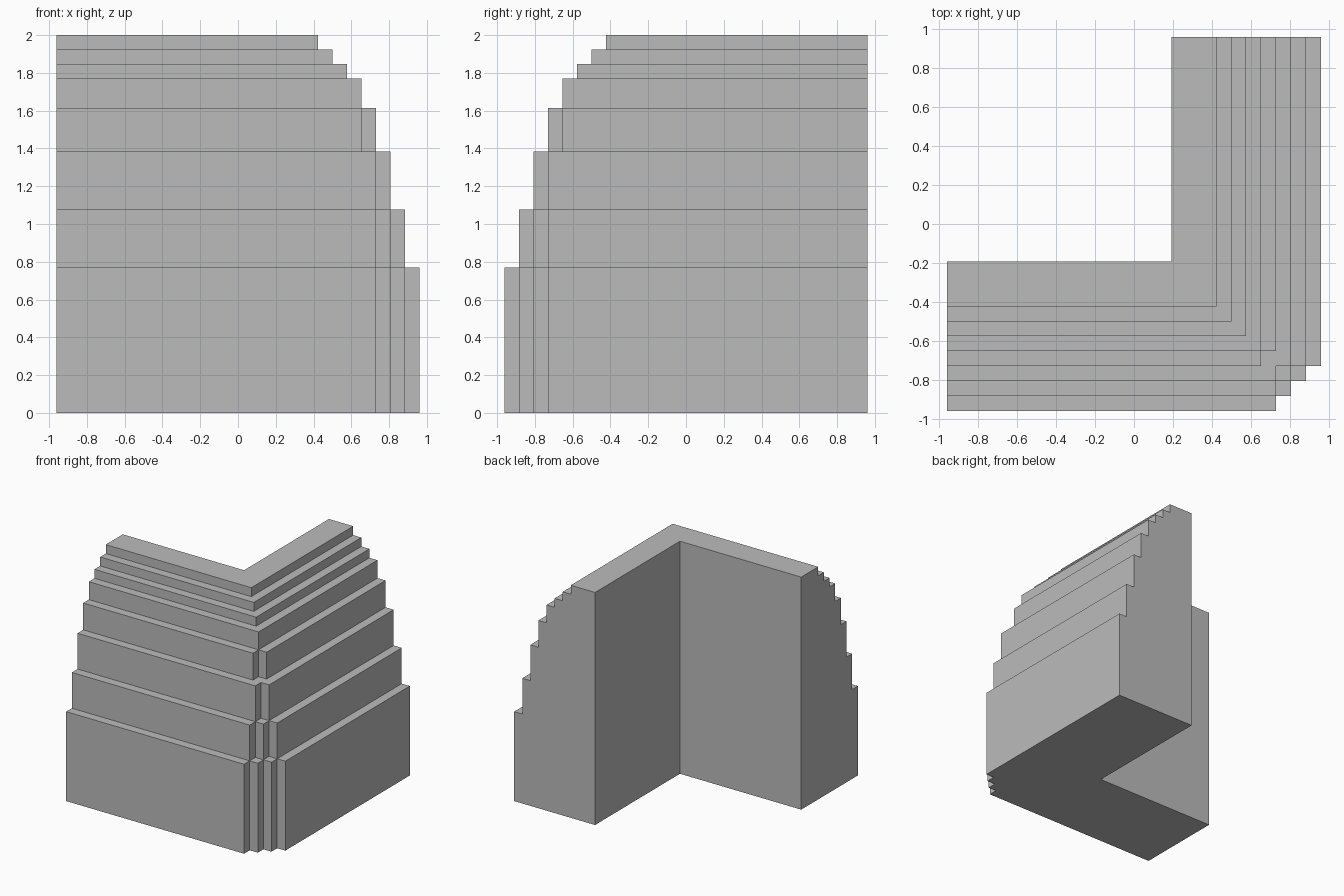
import bpy
import bmesh

cube = bpy.data.objects.get("Cube")
if cube:
    bpy.data.objects.remove(cube, do_unlink=True)

U = 1 / 13      # one step of the terraces
HALF = 12.5     # half width of the base, in steps
INNER = 2.5     # inner faces of the two wings

stone = bpy.data.materials.new("grey stone")
stone.use_nodes = True
GREY = (0.5, 0.5, 0.5, 1)
stone.diffuse_color = GREY
stone.node_tree.nodes["Principled BSDF"].inputs["Base Color"].default_value = GREY


def footprint(reach, notches):
    """L-shaped outline whose outer corner is cut into a small staircase."""
    pts = [(-HALF, -INNER), (-HALF, -reach)]
    for i in range(notches + 1):
        x = reach - notches + i
        y = -reach + i
        if i:
            pts.append((x - 1, y))
        pts.append((x, y))
    return pts + [(reach, HALF), (INNER, HALF), (INNER, -INNER)]


def prism(name, outline, bottom, top):
    bm = bmesh.new()
    base = bm.faces.new([bm.verts.new((x * U, y * U, bottom * U)) for x, y in outline])
    lid = bmesh.ops.extrude_face_region(bm, geom=[base], use_keep_orig=True)["geom"]
    verts = [v for v in lid if isinstance(v, bmesh.types.BMVert)]
    bmesh.ops.translate(bm, verts=verts, vec=(0, 0, (top - bottom) * U))
    bmesh.ops.recalc_face_normals(bm, faces=bm.faces)
    mesh = bpy.data.meshes.new(name)
    bm.to_mesh(mesh)
    bm.free()
    mesh.materials.append(stone)
    obj = bpy.data.objects.new(name, mesh)
    bpy.context.collection.objects.link(obj)


# Terraces from the ground up: top height and number of corner notches
tiers = [(10, 3), (14, 2), (18, 1), (21, 1), (23, 0), (24, 0), (25, 0), (26, 0)]
bottom = 0
for k, (top, notches) in enumerate(tiers):
    prism(f"terrace_{k + 1}", footprint(HALF - k, notches), bottom, top)
    bottom = top
